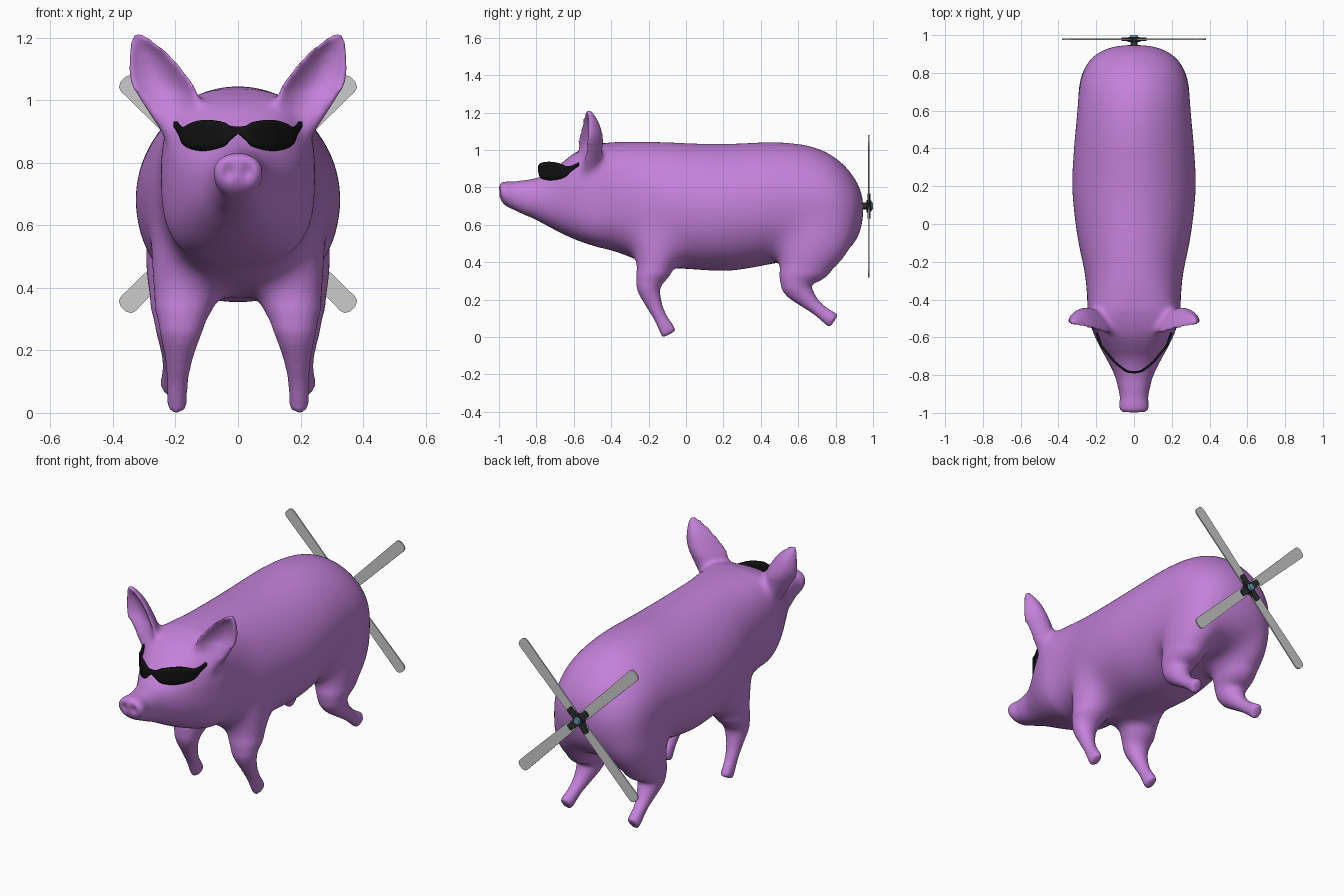
import bpy, bmesh
from math import sin, cos, pi, exp, radians
from mathutils import Vector, Matrix

if "Cube" in bpy.data.objects:
    bpy.data.objects.remove(bpy.data.objects["Cube"])


def material(name, rgb):
    m = bpy.data.materials.new(name)
    m.diffuse_color = (*rgb, 1)
    m.use_nodes = True
    m.node_tree.nodes["Principled BSDF"].inputs["Base Color"].default_value = m.diffuse_color
    return m


PURPLE = material("purple skin", (0.55, 0.22, 0.70))
BLACK = material("black", (0.006, 0.006, 0.006))
DARK = material("dark metal", (0.025, 0.028, 0.032))
BLUE = material("blue", (0.12, 0.33, 0.48))


def make(name, bm, mat=None):
    bmesh.ops.recalc_face_normals(bm, faces=bm.faces)
    me = bpy.data.meshes.new(name)
    bm.to_mesh(me)
    bm.free()
    ob = bpy.data.objects.new(name, me)
    bpy.context.collection.objects.link(ob)
    if mat:
        me.materials.append(mat)
    return ob


def spline(keys, n=5):
    """Catmull-Rom interpolation of tuples."""
    out = []
    for i in range(len(keys) - 1):
        p = [keys[max(0, min(len(keys) - 1, i + k))] for k in (-1, 0, 1, 2)]
        for j in range(n):
            t = j / n
            out.append([0.5 * (2 * b + (c - a) * t + (2 * a - 5 * b + 4 * c - d) * t * t
                               + (3 * b - a - 3 * c + d) * t ** 3) for a, b, c, d in zip(*p)])
    return out + [list(keys[-1])]


def power(a, e):
    return (1 if a >= 0 else -1) * abs(a) ** e


def ring(c, u, v, top=2.0, low=2.0, n=40):
    """Superellipse with separate roundness for its upper and lower half."""
    out = []
    for i in range(n):
        a, b = cos(2 * pi * i / n), sin(2 * pi * i / n)
        e = 2 / (top if b > 0 else low)
        out.append(c + u * power(a, e) + v * power(b, e))
    return out


def loft(bm, rings):
    rows = [[bm.verts.new(q) for q in r] for r in rings]
    n = len(rows[0])
    for a, b in zip(rows, rows[1:]):
        for i in range(n):
            bm.faces.new((a[i], a[(i + 1) % n], b[(i + 1) % n], b[i]))
    bm.faces.new(rows[0])
    bm.faces.new(rows[-1])


def smooth(bm, verts, times):
    for _ in range(times):
        bmesh.ops.smooth_vert(bm, verts=verts, factor=.5, use_axis_x=True, use_axis_y=True, use_axis_z=True)


def activate(ob):
    bpy.ops.object.select_all(action='DESELECT')
    ob.select_set(True)
    bpy.context.view_layer.objects.active = ob


def remesh(ob, size):
    activate(ob)
    m = ob.modifiers.new("remesh", 'REMESH')
    m.mode = 'VOXEL'
    m.voxel_size = size
    bpy.ops.object.modifier_apply(modifier=m.name)


# Torso, head and snout: y, top z, bottom z, half width
BODY = [(-1.0, .82, .755, .060), (-.985, .828, .722, .075), (-.96, .832, .698, .081),
        (-.91, .833, .674, .076), (-.80, .852, .622, .105), (-.71, .892, .575, .150),
        (-.65, .945, .545, .182), (-.58, .995, .515, .215), (-.48, 1.03, .482, .245),
        (-.38, 1.047, .455, .250), (-.25, 1.05, .405, .264), (-.10, 1.047, .37, .299),
        (.12, 1.038, .352, .328), (.25, 1.039, .350, .332), (.45, 1.048, .385, .319),
        (.60, 1.04, .415, .304), (.72, 1.012, .42, .296), (.82, .952, .435, .272),
        (.90, .865, .49, .212), (.935, .80, .56, .15), (.952, .75, .64, .09)]
bm = bmesh.new()
rings = []
for y, t, b, w in spline(BODY):
    head = exp(-((y + .5) / .14) ** 2)
    back = 1 / (1 + exp(-(y + .2) / .08))
    rings.append(ring(Vector((0, y, (t + b) / 2)), Vector((w, 0, 0)), Vector((0, 0, (t - b) / 2)),
                      2.2 + head - .35 * back, 2.2 + head * .8))
loft(bm, rings)

# Legs: x, y, z, half width, half depth
FRONT = [(.14, -.10, .74, .10, .10), (.163, -.125, .61, .112, .14), (.168, -.145, .50, .116, .14),
         (.168, -.165, .39, .115, .108), (.18, -.2, .28, .076, .07), (.188, -.175, .185, .048, .046),
         (.193, -.14, .11, .036, .037), (.195, -.11, .055, .033, .042), (.195, -.088, .014, .034, .044)]
REAR = [(.14, .70, .74, .12, .15), (.155, .705, .62, .135, .21), (.168, .685, .51, .132, .20),
        (.18, .635, .40, .115, .15), (.19, .59, .29, .08, .092), (.197, .645, .205, .052, .053),
        (.205, .705, .15, .038, .038), (.211, .755, .11, .036, .041), (.214, .792, .084, .038, .046)]
for keys in (FRONT, REAR):
    path = spline(keys)
    for s in (-1, 1):
        rings = []
        for i, (x, y, z, w, d) in enumerate(path):
            a, b = path[max(i - 1, 0)], path[min(i + 1, len(path) - 1)]
            v = Vector((0, a[2] - b[2], b[1] - a[1])).normalized()
            rings.append(ring(Vector((s * x, y, z)), Vector((w, 0, 0)), v * d))
        loft(bm, rings)
pig = make("pig_body", bm, PURPLE)
remesh(pig, 0.011)

# Blend the shoulders and haunches into the torso
bm = bmesh.new()
bm.from_mesh(pig.data)
smooth(bm, [v for v in bm.verts if v.co.z > .27 and v.co.y > -.85], 25)
smooth(bm, [v for v in bm.verts if v.co.z > .34 and v.co.y > -.45], 100)

# Cupped ears: z, inner x, outer x, back y, half thickness, cupping
EAR = [(.87, .11, .228, -.475, .05, .2), (.95, .11, .282, -.455, .045, .5),
       (1.02, .125, .327, -.445, .034, .7), (1.08, .163, .350, -.447, .027, .75),
       (1.145, .218, .349, -.465, .022, .75), (1.19, .272, .343, -.49, .018, .75),
       (1.215, .307, .335, -.51, .014, .7)]
for s in (-1, 1):
    rings = []
    for z, xi, xo, yb, th, cup in spline(EAR):
        h, r = (xo - xi) / 2, []
        for i in range(32):
            c, q = cos(pi * i / 16), power(sin(pi * i / 16), .6)
            r.append((s * ((xi + xo) / 2 + h * c), yb - th + q * th - cup * h * c * c + .25 * h * c, z))
        rings.append(r)
    loft(bm, rings)
bm.to_mesh(pig.data)
bm.free()
remesh(pig, 0.0095)

# Light smoothing, ear roots blended into the head, shallow nostrils
bm = bmesh.new()
bm.from_mesh(pig.data)
smooth(bm, bm.verts[:], 7)
smooth(bm, [v for v in bm.verts if -.66 < v.co.y < -.36 and .82 < v.co.z < 1.03], 18)
for v in bm.verts:
    if v.co.y < -.94:
        d = ((abs(v.co.x) - .03) / .018) ** 2 + ((v.co.z - .77) / .024) ** 2
        v.co.y += .014 * exp(-d)
bm.to_mesh(pig.data)
bm.free()
activate(pig)
bpy.ops.object.shade_smooth()

# Wraparound sunglasses: x, y, top z, bottom z
HALF = [(0, -.785, .916, .892), (.025, -.782, .918, .872), (.05, -.772, .930, .850),
        (.10, -.732, .937, .838), (.14, -.685, .930, .842), (.172, -.645, .914, .858),
        (.185, -.612, .916, .888), (.20, -.575, .932, .914)]
half = spline(HALF)
strip = [(-x, y, t, b) for x, y, t, b in half[:0:-1]] + half
bm = bmesh.new()
rows = [[bm.verts.new((x, y, b + (t - b) * k / 4)) for k in range(5)] for x, y, t, b in strip]
for a, b in zip(rows, rows[1:]):
    for k in range(4):
        bm.faces.new((a[k], b[k], b[k + 1], a[k + 1]))
glasses = make("sunglasses", bm, BLACK)
m = glasses.modifiers.new("thickness", 'SOLIDIFY')
m.thickness, m.offset = .012, 0
activate(glasses)
bpy.ops.object.shade_smooth_by_angle()

# Propeller: blades and dark blade holders in the xz plane, hub on the y axis
CENTRE = Vector((0, 0, .70))


def cross(name, outline, y0, y1, mat=None):
    bm = bmesh.new()
    for k in range(4):
        rot = Matrix.Rotation(radians(45 + 90 * k), 3, 'Y')
        f = [[bm.verts.new(rot @ Vector((x, 0, z)) + CENTRE + Vector((0, y, 0))) for x, z in outline]
             for y in (y0, y1)]
        bm.faces.new(f[0])
        bm.faces.new(f[1])
        n = len(outline)
        for i in range(n):
            bm.faces.new((f[0][i], f[0][(i + 1) % n], f[1][(i + 1) % n], f[1][i]))
    return make(name, bm, mat)


cross("propeller_blades", [(-.027, .05), (.027, .05), (.033, .495), (.028, .511), (.012, .519),
                           (-.012, .519), (-.028, .511), (-.033, .495)], .974, .981)
cross("blade_holders", [(-.019, 0), (.019, 0), (.019, .075), (.012, .082), (-.012, .082),
                        (-.019, .075)], .970, .987, DARK)


def cylinder(name, r1, r2, y0, y1, mat):
    bm = bmesh.new()
    bmesh.ops.create_cone(bm, cap_ends=True, segments=24, radius1=r1, radius2=r2, depth=y1 - y0,
                          matrix=Matrix.Translation(CENTRE + Vector((0, (y0 + y1) / 2, 0)))
                          @ Matrix.Rotation(radians(-90), 4, 'X'))
    activate(make(name, bm, mat))
    bpy.ops.object.shade_smooth_by_angle()


cylinder("propeller_shaft", .018, .018, .90, .975, DARK)
cylinder("propeller_hub", .034, .030, .964, .991, DARK)
cylinder("hub_cap", .024, .018, .985, 1.0, BLUE)
